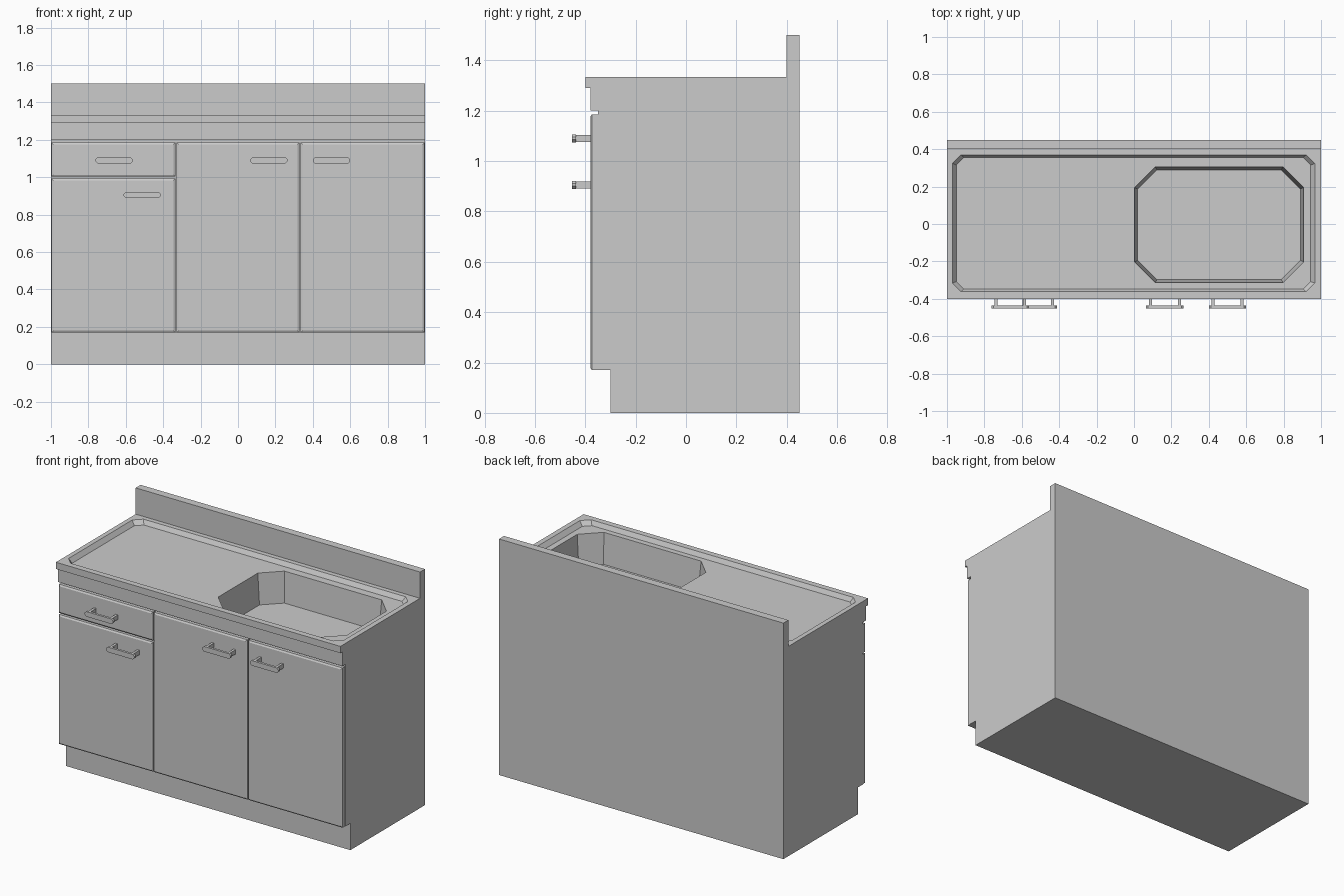
import bpy
import bmesh

old = bpy.data.objects.get("Cube")
if old:
    bpy.data.objects.remove(old, do_unlink=True)

grey = bpy.data.materials.new("plain grey")
grey.use_nodes = True
grey.diffuse_color = (0.6, 0.6, 0.6, 1)
grey.node_tree.nodes["Principled BSDF"].inputs["Base Color"].default_value = (0.6, 0.6, 0.6, 1)


def outline(u0, u1, v0, v1, cut=0.0):
    """Counter-clockwise rectangle with its corners cut off."""
    return [(u0 + cut, v0), (u1 - cut, v0), (u1, v0 + cut), (u1, v1 - cut),
            (u1 - cut, v1), (u0 + cut, v1), (u0, v1 - cut), (u0, v0 + cut)]


def loft(name, rings, first=True, last=True, skip=(), closed=True):
    """Join rings of points with quads, optionally capping the ends."""
    bm = bmesh.new()
    loops = [[bm.verts.new(p) for p in ring] for ring in rings]
    n = len(loops[0])
    for a, b in zip(loops, loops[1:]):
        for i in range(n):
            if i not in skip:
                j = (i + 1) % n
                bm.faces.new((a[i], a[j], b[j], b[i]))
    if first:
        bm.faces.new(loops[0][::-1])
    if last:
        bm.faces.new(loops[-1])
    bmesh.ops.remove_doubles(bm, verts=bm.verts, dist=0.0001)
    if closed:
        bmesh.ops.recalc_face_normals(bm, faces=bm.faces)
    mesh = bpy.data.meshes.new(name)
    bm.to_mesh(mesh)
    bm.free()
    mesh.materials.append(grey)
    obj = bpy.data.objects.new(name, mesh)
    bpy.context.collection.objects.link(obj)
    return obj


def flat(shape, z):
    return [(u, v, z) for u, v in shape]


def upright(shape, y):
    return [(u, y, v) for u, v in shape]


TOP, PAN, BASIN = 1.333, 1.305, 1.11
BACK, FRONT = -0.35, -0.38

# Cabinet: side profile with plinth, counter lip and splashback, open on top
profile = [(-0.4, TOP), (-0.4, 1.29), (FRONT, 1.29), (FRONT, 1.2), (BACK, 1.2),
           (BACK, 0.17), (-0.3, 0.17), (-0.3, 0), (0.45, 0), (0.45, 1.5),
           (0.4, 1.5), (0.4, TOP)]
loft("cabinet_body", [[(x, y, z) for y, z in profile] for x in (-1, 1)],
     skip=(len(profile) - 1,))

# Worktop: rim, shallow draining pan and deep basin
loft("sink_top", [
    flat(outline(-1, 1, -0.4, 0.4), TOP),
    flat(outline(-0.97, 0.967, -0.362, 0.37, 0.046), TOP),
    flat(outline(-0.95, 0.945, -0.348, 0.355, 0.04), PAN),
    flat(outline(0.003, 0.907, -0.313, 0.305, 0.11), PAN),
    flat(outline(0.02, 0.89, -0.297, 0.29, 0.103), BASIN),
], first=False, closed=False)

# Doors and drawer front with a narrow bevelled border
fronts = {
    "drawer_front": (-0.997, -0.335, 1.003, 1.185),
    "right_door": (-0.997, -0.335, 0.17, 0.993),
    "middle_door": (-0.328, 0.328, 0.17, 1.185),
    "left_door": (0.335, 0.997, 0.17, 1.185),
}
for name, (x0, x1, z0, z1) in fronts.items():
    b = 0.01
    edge = outline(x0, x1, z0, z1)
    face = outline(x0 + b, x1 - b, z0 + b, z1 - b)
    loft(name, [upright(edge, BACK), upright(edge, FRONT + 0.006), upright(face, FRONT)])

# Bar handles on two posts
handles = {"drawer": (-0.662, 1.09), "right_door": (-0.512, 0.905),
           "middle_door": (0.165, 1.09), "left_door": (0.5, 1.09)}
for name, (x, z) in handles.items():
    bar = outline(x - 0.1, x + 0.1, z - 0.016, z + 0.016, 0.011)
    loft(name + "_handle_bar", [upright(bar, -0.437), upright(bar, -0.452)])
    for side, s in (("right", -1), ("left", 1)):
        px = x + s * 0.077
        post = outline(px - 0.008, px + 0.008, z - 0.014, z + 0.014)
        loft(f"{name}_handle_{side}_post", [upright(post, FRONT), upright(post, -0.437)])
